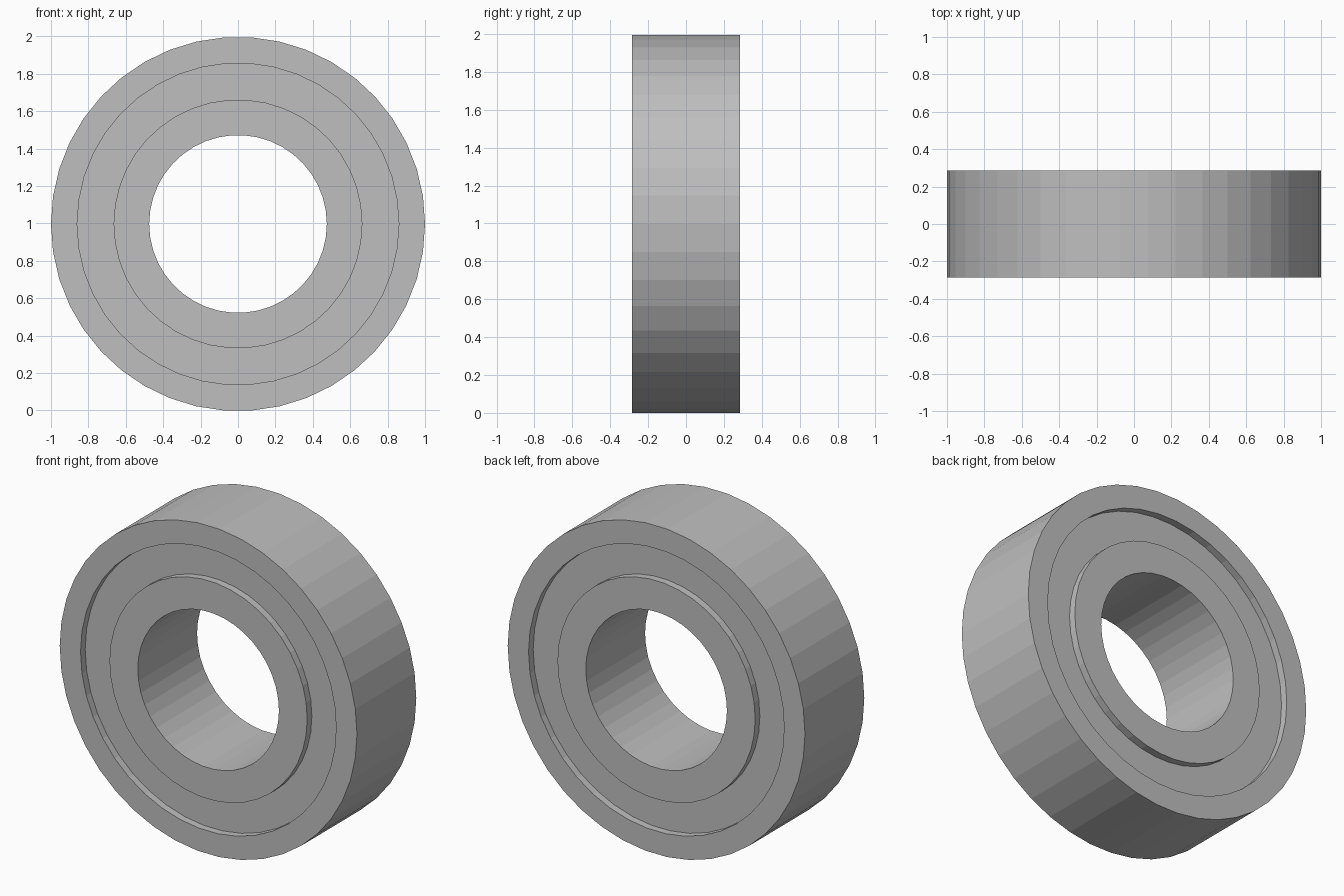
import bpy
import bmesh
from math import cos, sin, pi

SIDES = 42
HALF_WIDTH = 0.285
RECESS = 0.045
CENTRE_Z = cos(pi / SIDES)  # the ring rests on a flat facet

cube = bpy.data.objects.get("Cube")
if cube:
    bpy.data.objects.remove(cube, do_unlink=True)

steel = bpy.data.materials.new("steel_grey")
steel.use_nodes = True
GREY = (0.52, 0.52, 0.52, 1)
steel.diffuse_color = GREY
steel.node_tree.nodes["Principled BSDF"].inputs["Base Color"].default_value = GREY


def ring(name, inner, outer, half):
    """Faceted ring with a rectangular section, its axis along y."""
    bm = bmesh.new()
    profile = [(inner, -half), (outer, -half), (outer, half), (inner, half)]
    loops = []
    for i in range(SIDES):
        a = 2 * pi * i / SIDES
        loops.append([bm.verts.new((r * cos(a), y, r * sin(a))) for r, y in profile])
    for i, here in enumerate(loops):
        there = loops[(i + 1) % SIDES]
        for j in range(4):
            k = (j + 1) % 4
            bm.faces.new((here[j], here[k], there[k], there[j]))
    bmesh.ops.recalc_face_normals(bm, faces=bm.faces)
    mesh = bpy.data.meshes.new(name)
    bm.to_mesh(mesh)
    bm.free()
    mesh.materials.append(steel)
    obj = bpy.data.objects.new(name, mesh)
    obj.location.z = CENTRE_Z
    bpy.context.collection.objects.link(obj)
    return obj


# Outer and inner races
ring("outer_race", 0.86, 1.0, HALF_WIDTH)
ring("inner_race", 0.475, 0.665, HALF_WIDTH)

# Recessed shield, seated slightly into both races
ring("shield", 0.655, 0.87, HALF_WIDTH - RECESS)
